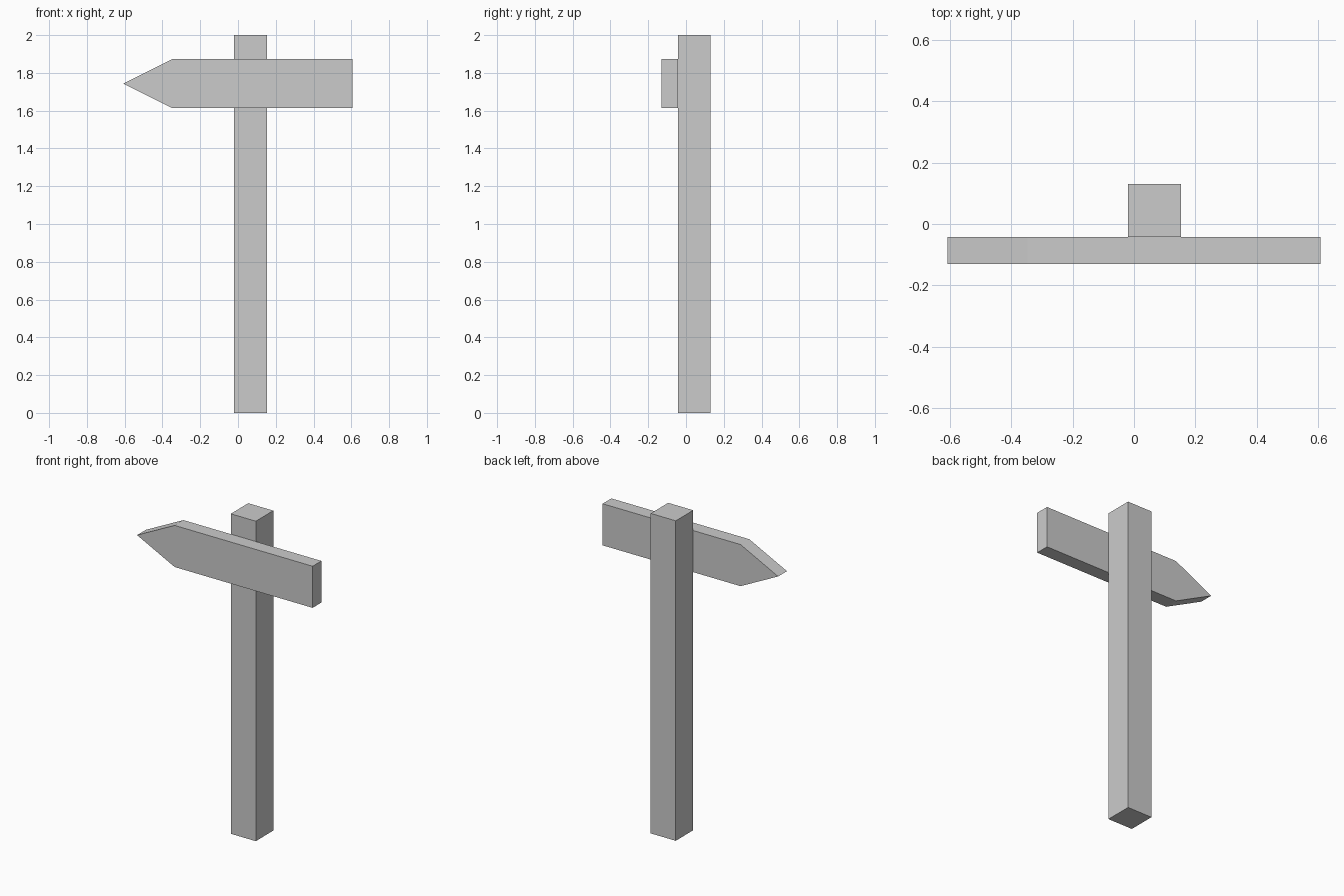
import bpy, bmesh

if "Cube" in bpy.data.objects:
    bpy.data.objects.remove(bpy.data.objects["Cube"])


def extruded(name, profile, y0, y1):
    """Extrude an x/z outline from y0 (front) to y1 (back)."""
    bm = bmesh.new()
    face = bm.faces.new([bm.verts.new((x, y0, z)) for x, z in profile])
    ext = bmesh.ops.extrude_face_region(bm, geom=[face], use_keep_orig=True)
    moved = [g for g in ext["geom"] if isinstance(g, bmesh.types.BMVert)]
    bmesh.ops.translate(bm, verts=moved, vec=(0, y1 - y0, 0))
    bmesh.ops.recalc_face_normals(bm, faces=bm.faces)
    mesh = bpy.data.meshes.new(name)
    bm.to_mesh(mesh)
    bm.free()
    obj = bpy.data.objects.new(name, mesh)
    bpy.context.collection.objects.link(obj)
    return obj


# Square upright post
extruded("post", [(-0.02, 0), (0.153, 0), (0.153, 2), (-0.02, 2)], -0.043, 0.13)

# Pointed board fixed to the front of the post
extruded("arrow_board",
         [(-0.607, 1.743), (-0.347, 1.613), (0.607, 1.613),
          (0.607, 1.873), (-0.347, 1.873)], -0.13, -0.043)
